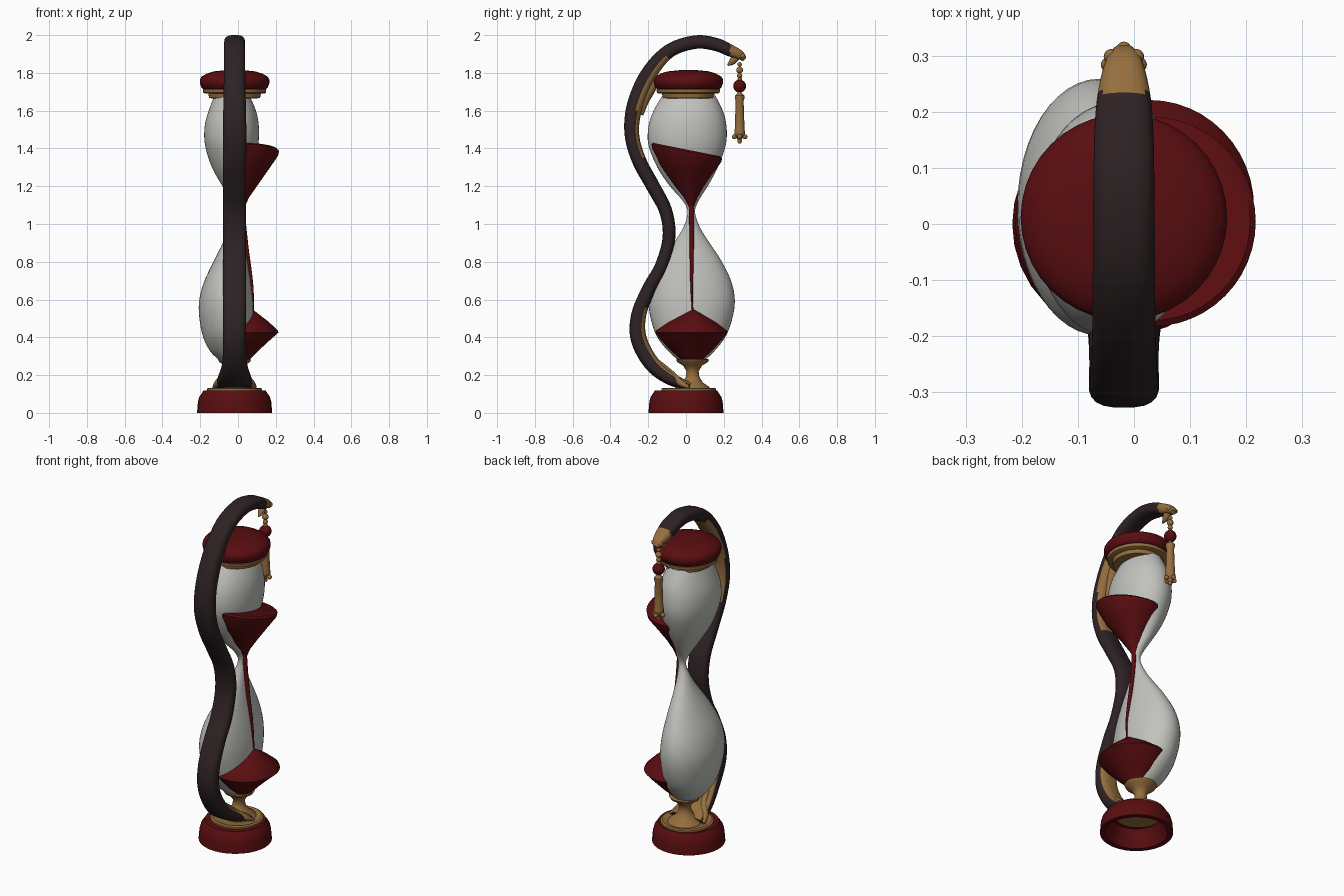
import bpy, bmesh, math
from mathutils import Vector

default_cube = bpy.data.objects.get("Cube")
if default_cube:
    bpy.data.objects.remove(default_cube, do_unlink=True)


def make_material(name, red, green, blue):
    material = bpy.data.materials.new(name)
    colour = (red, green, blue, 1)
    material.diffuse_color = colour
    material.use_nodes = True
    material.node_tree.nodes["Principled BSDF"].inputs["Base Color"].default_value = colour
    return material


RED = make_material("deep red", .1, .004, .005)
GOLD = make_material("aged gold", .3, .155, .048)
DARK = make_material("dark brown leather", .027, .016, .017)
GLASS = make_material("pale glass", .54, .54, .51)
AXIS = -.018  # shared x position of base, lid and frame


def add_object(name, bm, materials, angle=40):
    bmesh.ops.recalc_face_normals(bm, faces=bm.faces)
    mesh = bpy.data.meshes.new(name)
    bm.to_mesh(mesh)
    bm.free()
    for material in materials:
        mesh.materials.append(material)
    obj = bpy.data.objects.new(name, mesh)
    bpy.context.collection.objects.link(obj)
    bpy.ops.object.select_all(action='DESELECT')
    obj.select_set(True)
    bpy.context.view_layer.objects.active = obj
    bpy.ops.object.shade_smooth_by_angle(angle=math.radians(angle))
    return obj


def smooth_path(points, steps=6):
    """Catmull-Rom curve through tuples of any length."""
    pts = [points[0]] + list(points) + [points[-1]]
    result = []
    for a, b, c, d in zip(pts, pts[1:], pts[2:], pts[3:]):
        for i in range(steps):
            t = i / steps
            result.append([q + t / 2 * (r - p + t * (2*p - 5*q + 4*r - s + t * (3*(q - r) + s - p)))
                           for p, q, r, s in zip(a, b, c, d)])
    result.append(list(points[-1]))
    return result


def bridge(bm, rows, caps=True):
    """Skin consecutive closed rings of vertices."""
    faces = []
    for low, high in zip(rows, rows[1:]):
        for k in range(len(low)):
            j = (k + 1) % len(low)
            faces.append(bm.faces.new((low[k], low[j], high[j], high[k])))
    if caps:
        faces += [bm.faces.new(rows[0]), bm.faces.new(rows[-1])]
    return faces


def loft(name, rings, material, segments=48, caps=True):
    """Oval rings: z, x radius, y radius, centre x, centre y, slope along y."""
    bm = bmesh.new()
    rows = []
    for z, rx, ry, cx, cy, slope in rings:
        row = []
        for i in range(segments):
            a = math.tau * i / segments
            dy = ry * math.sin(a)
            row.append(bm.verts.new((cx + rx * math.cos(a), cy + dy, z + slope * dy)))
        rows.append(row)
    bridge(bm, rows, caps)
    return add_object(name, bm, [material])


def lathe(name, profile, material, cx, cy, segments=40, caps=True):
    return loft(name, [(z, r, r, cx, cy, 0) for z, r in profile], material, segments, caps)


def ball(name, material, place, radius):
    bm = bmesh.new()
    bmesh.ops.create_uvsphere(bm, u_segments=20, v_segments=12, radius=radius)
    bmesh.ops.translate(bm, verts=bm.verts, vec=place)
    return add_object(name, bm, [material])


def tube(name, points, material, sides=10):
    """Tapered tube through (x, y, z, radius)."""
    bm = bmesh.new()
    path = smooth_path(points)
    rows = []
    for i, (x, y, z, radius) in enumerate(path):
        ahead = Vector(path[min(i + 1, len(path) - 1)][:3])
        behind = Vector(path[max(i - 1, 0)][:3])
        tangent = (ahead - behind).normalized()
        side = tangent.cross(Vector((.3, .2, 1))).normalized()
        up = side.cross(tangent)
        rows.append([bm.verts.new(Vector((x, y, z)) + radius * (
            side * math.cos(math.tau * k / sides) + up * math.sin(math.tau * k / sides)))
            for k in range(sides)])
    bridge(bm, rows)
    return add_object(name, bm, [material])


# Base: hollow red foot, gold plate, stem and cup
lathe("base", [(.1, .13), (0, .17), (0, .199), (.06, .194), (.085, .187), (.1, .176),
               (.118, .165), (.118, .13)], RED, AXIS, 0, 32, caps=False)
lathe("base_plate", [(.1, .13), (.115, .145), (.128, .145), (.133, .135), (.128, .12),
                     (.128, .02)], GOLD, AXIS, .015)
lathe("stem", [(.12, .1), (.14, .085), (.16, .055), (.19, .036), (.22, .032), (.25, .05),
               (.268, .08), (.282, .088), (.285, .08)], GOLD, AXIS, .035)

# Lid: red dome on stepped gold rings
lathe("lid", [(1.715, .165), (1.72, .174), (1.745, .184), (1.765, .184), (1.78, .175),
              (1.796, .148), (1.808, .11), (1.814, .05)], RED, AXIS, .012)
lathe("lid_gold_ring", [(1.69, .155), (1.695, .166), (1.712, .168), (1.718, .16)],
      GOLD, AXIS, .012)
lathe("lid_gold_collar", [(1.665, .12), (1.668, .135), (1.695, .14)], GOLD, AXIS, .012)

# Glass: one body, flattened from side to side, with a narrow waist
loft("glass", smooth_path([
    (.275, .07, .065, -.025, .03, 0), (.33, .105, .125, -.045, .028, 0),
    (.42, .132, .19, -.058, .028, 0), (.56, .144, .227, -.064, .03, 0),
    (.68, .127, .215, -.058, .03, 0), (.8, .09, .16, -.04, .03, 0),
    (.9, .058, .095, -.022, .03, 0), (.98, .037, .045, -.008, .03, 0),
    (1.06, .02, .02, .005, .028, 0), (1.12, .035, .04, 0, .025, 0),
    (1.2, .062, .1, -.02, .015, 0), (1.3, .108, .16, -.03, .008, 0),
    (1.42, .141, .205, -.034, .006, 0), (1.52, .143, .206, -.033, .008, 0),
    (1.6, .125, .183, -.03, .012, 0), (1.68, .093, .14, -.032, .015, 0)], 4), GLASS)

# Sand: heap, falling stream and upper load, standing proud of the glass toward +x
loft("lower_sand", [
    (.275, .05, .05, .005, .03, 0), (.33, .095, .11, .014, .029, 0),
    (.39, .15, .165, .024, .028, 0), (.425, .187, .192, .027, .029, 0),
    (.435, .184, .188, .027, .029, 0), (.48, .125, .125, .04, .032, 0),
    (.52, .055, .055, .058, .036, 0), (.545, .01, .01, .072, .038, 0)], RED)
loft("upper_sand", [
    (1.09, .014, .014, .022, .028, 0), (1.14, .036, .036, .022, .025, 0),
    (1.2, .076, .076, .024, .018, 0), (1.29, .135, .14, .028, .008, -.1),
    (1.365, .182, .183, .031, .004, -.2), (1.385, .186, .187, .031, .004, -.2),
    (1.394, .176, .176, .031, .004, -.2)], RED)
tube("sand_stream", [(.022, .028, 1.12, .014), (.03, .03, 1, .013), (.038, .03, .93, .012),
                     (.048, .03, .85, .011), (.064, .03, .75, .009), (.077, .03, .65, .006),
                     (.08, .035, .54, .004)], RED)

# Curved strap frame: (y, z, half width, half thickness)
strap_path = smooth_path([
    (.02, .14, .1, .02), (-.08, .18, .09, .035), (-.18, .26, .066, .042),
    (-.25, .39, .062, .043), (-.25, .52, .062, .04), (-.195, .66, .062, .036),
    (-.13, .78, .062, .034), (-.09, .93, .062, .034), (-.108, 1.07, .062, .035),
    (-.175, 1.2, .062, .037), (-.25, 1.34, .062, .038), (-.287, 1.48, .063, .039),
    (-.27, 1.63, .06, .043), (-.2, 1.79, .057, .043), (-.09, 1.915, .056, .037),
    (.05, 1.963, .055, .036), (.16, 1.95, .053, .035), (.23, 1.92, .047, .032),
    (.285, 1.895, .034, .025), (.31, 1.87, .018, .012)])
bm = bmesh.new()
rows = []
SIDES = 20
for i, (y, z, half_width, half_depth) in enumerate(strap_path):
    ahead = strap_path[min(i + 1, len(strap_path) - 1)]
    behind = strap_path[max(i - 1, 0)]
    ty, tz = Vector((ahead[0] - behind[0], ahead[1] - behind[1])).normalized()
    row = []
    for k in range(SIDES):
        a = math.tau * (k + .5) / SIDES
        c, s = math.cos(a), math.sin(a)
        across = half_width * math.copysign(abs(c) ** .7, c)
        inward = half_depth * math.copysign(abs(s) ** .8, s)
        row.append(bm.verts.new((AXIS + across, y + inward * tz, z - inward * ty)))
    rows.append(row)
# Gold lines the inside of both bends and covers the hook tip
for n, face in enumerate(bridge(bm, rows)):
    middle = face.calc_center_median()
    inner = math.sin(math.tau * (n % SIDES + 1) / SIDES)
    lined = middle.z < .55 or 1.35 < middle.z < 1.88
    limit = .25 if 1.6 < middle.z else .55
    face.material_index = int(middle.y > .235 or (inner > limit and lined))
add_object("strap_frame", bm, [DARK, GOLD], 50)

# Gold bracket between strap and lid, and gold roots over the base plate
tube("lid_bracket", [(AXIS, -.245, 1.58, .02), (AXIS, -.22, 1.66, .028),
                     (AXIS, -.185, 1.73, .032), (AXIS, -.15, 1.79, .014)], GOLD)
for n, spread in enumerate((-.11, -.06, 0, .06, .11)):
    tube("root_%d" % (n + 1), [
        (AXIS + spread * .25, -.15, .265, .018), (AXIS + spread * .4, -.08, .205, .02),
        (AXIS + spread * .8, -.03, .16, .018),
        (AXIS + spread, .06 - abs(spread) * .4, .135, .008)], GOLD)

# Hook tip details
tube("hook_claw", [(AXIS, .27, 1.89, .022), (AXIS, .245, 1.86, .018),
                   (AXIS, .22, 1.84, .004)], GOLD)
for side in (-1, 1):
    ball("hook_knob", GOLD, (AXIS + side * .022, .298, 1.89), .014)

# Hanging tassel
TASSEL_Y = .284
for height, radius in ((1.845, .012), (1.815, .018), (1.785, .014), (1.765, .012)):
    ball("tassel_link", GOLD, (AXIS, TASSEL_Y, height), radius)
ball("tassel_bead", RED, (AXIS, TASSEL_Y, 1.73), .034)
lathe("tassel_body", [(1.43, .006), (1.45, .012), (1.465, .02), (1.475, .028), (1.49, .028),
                      (1.5, .026), (1.65, .021), (1.665, .025), (1.68, .025), (1.69, .014),
                      (1.7, .01)], GOLD, AXIS, TASSEL_Y, 16)
ball("tassel_drop", GOLD, (AXIS, TASSEL_Y, 1.437), .012)
for n in range(4):
    a = math.tau * n / 4
    ball("tassel_stud", GOLD, (AXIS + .028 * math.cos(a), TASSEL_Y + .028 * math.sin(a), 1.462), .013)
